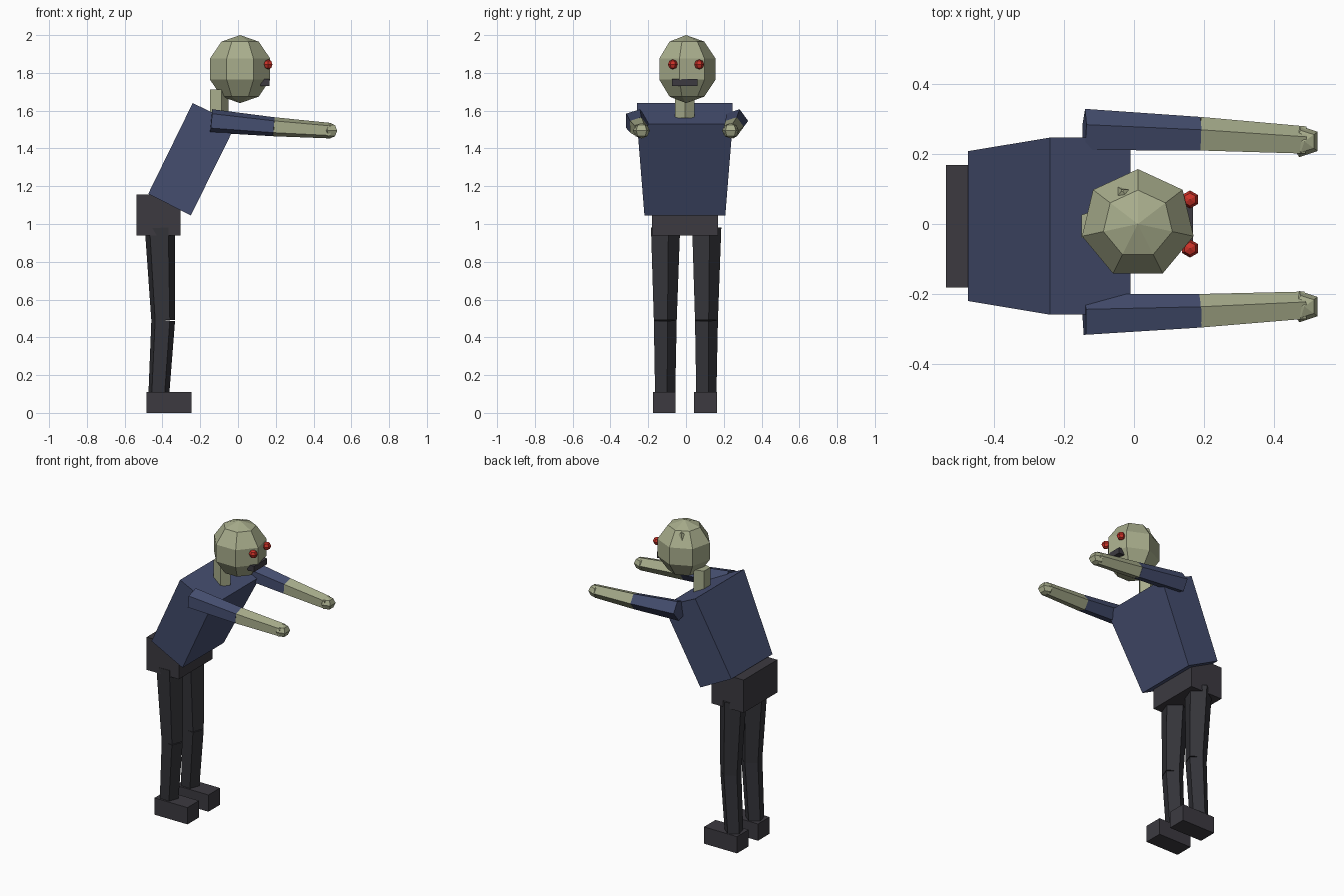
import bpy
import bmesh
from math import sin, cos, pi, radians
from mathutils import Vector, Matrix

if "Cube" in bpy.data.objects:
    bpy.data.objects.remove(bpy.data.objects["Cube"], do_unlink=True)

MID = -0.006  # body centre line in y


def material(name, rgb):
    def linear(c):
        c /= 255
        return c / 12.92 if c <= 0.04 else ((c + 0.055) / 1.055) ** 2.4
    mat = bpy.data.materials.new(name)
    color = [linear(c) for c in rgb] + [1]
    mat.use_nodes = True
    mat.diffuse_color = color
    mat.node_tree.nodes["Principled BSDF"].inputs["Base Color"].default_value = color
    return mat


skin = material("pale green skin", (168, 173, 140))
shirt = material("navy shirt", (70, 79, 113))
dark = material("charcoal cloth", (60, 58, 64))
trouser = material("dark trousers", (52, 52, 57))
red = material("red eyes", (205, 50, 40))


def finish(name, bm, mat):
    bmesh.ops.recalc_face_normals(bm, faces=bm.faces)
    mesh = bpy.data.meshes.new(name)
    bm.to_mesh(mesh)
    bm.free()
    mesh.materials.append(mat)
    obj = bpy.data.objects.new(name, mesh)
    bpy.context.collection.objects.link(obj)
    return obj


def loft(name, rings, mat):
    """Skin a list of equal rings and cap both ends."""
    bm = bmesh.new()
    loops = [[bm.verts.new(p) for p in ring] for ring in rings]
    n = len(loops[0])
    for a, b in zip(loops, loops[1:]):
        for i in range(n):
            j = (i + 1) % n
            bm.faces.new((a[i], a[j], b[j], b[i]))
    bm.faces.new(loops[0])
    bm.faces.new(loops[-1])
    bmesh.ops.remove_doubles(bm, verts=bm.verts, dist=1e-5)
    return finish(name, bm, mat)


def limb(name, a, b, ra, rb, mat, u, v, sides=5, turn=0):
    """Tapered prism from a to b, with its rings spanned by u and v."""
    a, b = Vector(a), Vector(b)
    axis = (b - a).normalized()
    u = Vector(u)
    u = (u - axis * u.dot(axis)).normalized()
    v = Vector(v)
    v = (v - axis * v.dot(axis)).normalized()
    angles = [radians(turn) + 2 * pi * i / sides for i in range(sides)]
    return loft(name, [[c + (u * cos(t) + v * sin(t)) * r for t in angles]
                       for c, r in ((a, ra), (b, rb))], mat)


def ball(name, centre, size, sides, stacks, mat, turn=0):
    """Low-poly sphere with its poles on the z axis."""
    bm = bmesh.new()
    c, s = Vector(centre), Vector(size)

    def point(k, i):
        t, p = radians(turn) + 2 * pi * i / sides, pi * k / stacks
        return c + s * Vector((sin(p) * cos(t), sin(p) * sin(t), cos(p)))
    rings = [[bm.verts.new(point(k, i)) for i in range(sides)] for k in range(1, stacks)]
    top, base = bm.verts.new(point(0, 0)), bm.verts.new(point(stacks, 0))
    for i in range(sides):
        j = (i + 1) % sides
        bm.faces.new((top, rings[0][i], rings[0][j]))
        bm.faces.new((base, rings[-1][j], rings[-1][i]))
        for a, b in zip(rings, rings[1:]):
            bm.faces.new((a[i], b[i], b[j], a[j]))
    return finish(name, bm, mat)


def box(name, low, high, mat):
    bm = bmesh.new()
    low, high = Vector(low), Vector(high)
    bmesh.ops.create_cube(bm, size=1)
    for vert in bm.verts:
        vert.co = (low + high) / 2 + vert.co * (high - low)
    return finish(name, bm, mat)


# Torso: a leaning wedge, wider at the shoulders
def torso_ring(back, front, half):
    (bx, bz), (fx, fz) = back, front
    return [(bx, MID - half, bz), (fx, MID - half, fz),
            (fx, MID + half, fz), (bx, MID + half, bz)]


loft("torso", [torso_ring((-0.475, 1.16), (-0.25, 1.045), 0.214),
               torso_ring((-0.24, 1.64), (-0.01, 1.53), 0.253)], shirt)
box("pelvis", (-0.537, MID - 0.175, 0.94), (-0.304, MID + 0.175, 1.155), dark)

# Head, neck and face
limb("neck", (-0.105, MID, 1.56), (-0.105, MID, 1.713), 0.055, 0.055, skin,
     (1, 0, 0), (0, 1, 0))
ball("head", (0.011, 0, 1.82), (0.172, 0.165, 0.18), 7, 5, skin, 90)
box("mouth", (0.12, MID - 0.068, 1.73), (0.168, MID + 0.068, 1.768), dark)
for side, s in (("left", 1), ("right", -1)):
    ball(side + "_eye", (0.16, s * 0.07, 1.845), (0.026, 0.026, 0.026), 6, 4, red, 30)

# Small lump on the back of the skull
lump_axis = Vector((-0.2, 0.5, 0.8)).normalized()
limb("skull_lump", Vector((-0.025, 0.075, 1.925)),
     Vector((-0.025, 0.075, 1.925)) + lump_axis * 0.04, 0.05, 0.004, skin,
     (1, 0, 0), lump_axis.cross(Vector((1, 0, 0))), 4, 30)

# Arms reach forward, legs bend slightly at the knee
for side, s in (("left", 1), ("right", -1)):
    shoulder = (-0.142, s * 0.264, 1.546)
    elbow = (0.188, s * 0.253, 1.515)
    wrist = (0.49, s * 0.236, 1.494)
    across, up = (0, 1, 0), (0, 0, 1)
    limb(side + "_upper_arm", shoulder, elbow, 0.065, 0.053, shirt, across, up)
    limb(side + "_forearm", elbow, wrist, 0.053, 0.043, skin, across, up)
    ball(side + "_hand", (0.487, s * 0.236, 1.494), (0.047, 0.047, 0.041), 5, 4, skin, 36)

    y = MID + s * 0.109
    hip, knee, ankle = (-0.415, y, 0.98), (-0.397, y, 0.49), (-0.42, y, 0.1)
    forward, sideways = (1, 0, 0), (0, 1, 0)
    limb(side + "_thigh", hip, knee, 0.084, 0.066, trouser, forward, sideways, turn=15)
    limb(side + "_shin", knee, ankle, 0.066, 0.058, trouser, forward, sideways, turn=15)
    box(side + "_foot", (-0.485, y - 0.06, 0), (-0.245, y + 0.06, 0.11), dark)
